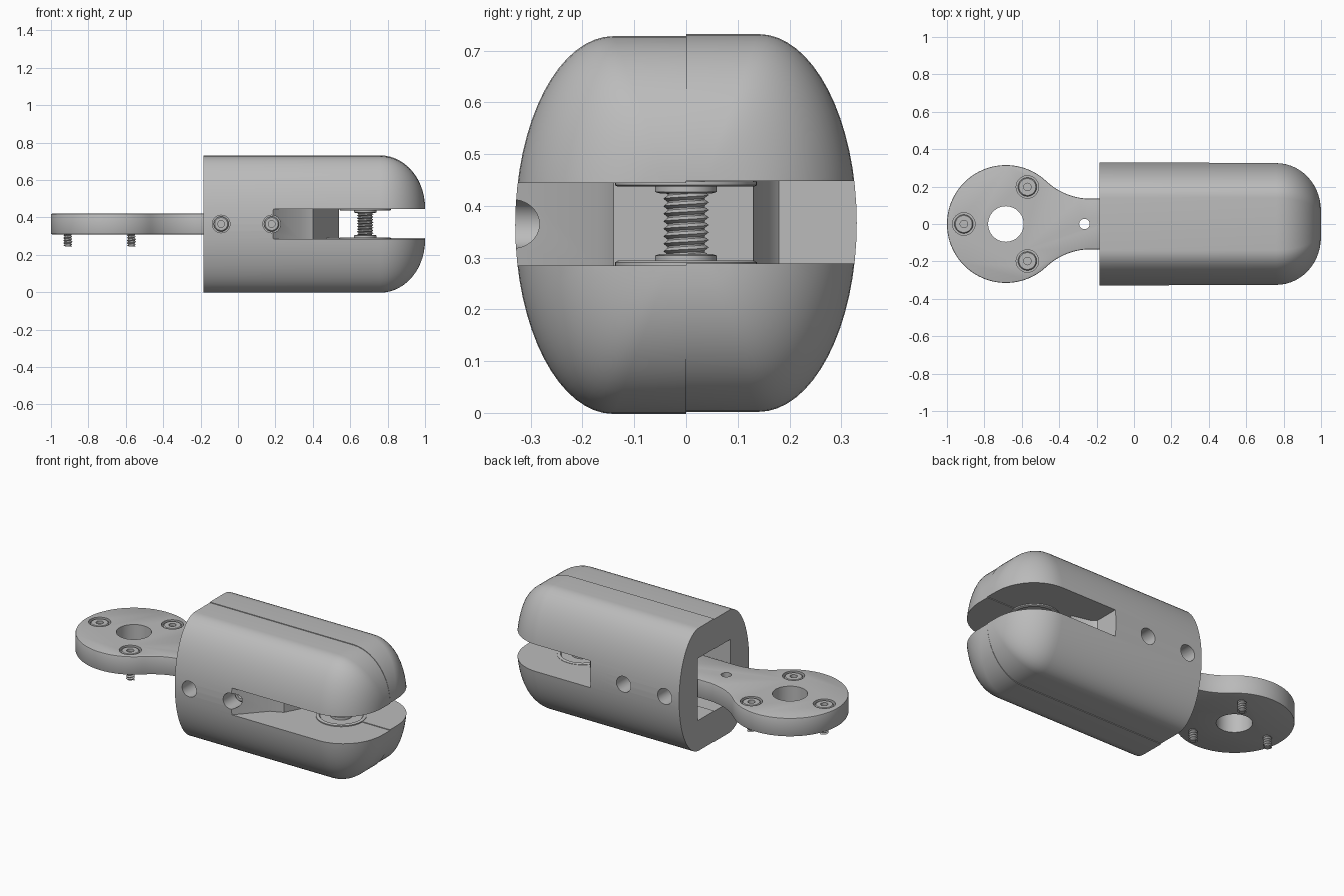
import bpy, bmesh
from math import sin, cos, pi, radians, asin, sqrt
from mathutils import Matrix

if "Cube" in bpy.data.objects:
    bpy.data.objects.remove(bpy.data.objects["Cube"], do_unlink=True)

grey = bpy.data.materials.new("plain grey")
grey.use_nodes = True
grey.diffuse_color = (0.5, 0.5, 0.5, 1)
grey.node_tree.nodes["Principled BSDF"].inputs["Base Color"].default_value = (0.5, 0.5, 0.5, 1)

MID = 0.365          # height of the centre plane
ACROSS = Matrix.Rotation(pi / 2, 4, "X")     # turns local +z to face -y


def make(name, bm):
    bmesh.ops.recalc_face_normals(bm, faces=bm.faces)
    mesh = bpy.data.meshes.new(name)
    bm.to_mesh(mesh)
    bm.free()
    ob = bpy.data.objects.new(name, mesh)
    bpy.context.collection.objects.link(ob)
    mesh.materials.append(grey)
    return ob


def smooth(ob, angle=32):
    bpy.ops.object.select_all(action="DESELECT")
    ob.select_set(True)
    bpy.context.view_layer.objects.active = ob
    bpy.ops.object.shade_smooth_by_angle(angle=radians(angle))


def prism(name, outline, z0, z1):
    bm = bmesh.new()
    face = bm.faces.new([bm.verts.new((x, y, z0)) for x, y in outline])
    top = bmesh.ops.extrude_face_region(bm, geom=[face])["geom"]
    bmesh.ops.translate(bm, vec=(0, 0, z1 - z0),
                        verts=[v for v in top if isinstance(v, bmesh.types.BMVert)])
    return make(name, bm)


def box(name, x, y, z):
    return prism(name, [(x[0], y[0]), (x[1], y[0]), (x[1], y[1]), (x[0], y[1])], *z)


def loft(bm, rings):
    rows = [[bm.verts.new(p) for p in ring] for ring in rings]
    for a, b in zip(rows, rows[1:]):
        for i in range(len(a)):
            j = (i + 1) % len(a)
            bm.faces.new((a[i], a[j], b[j], b[i]))
    bm.faces.new(rows[0])
    bm.faces.new(rows[-1])


def lathe(name, profile, loc, turn=Matrix(), sides=40):
    """Solid of rings (radius, height) about local z."""
    bm = bmesh.new()
    loft(bm, [[(r * cos(2 * pi * i / sides), r * sin(2 * pi * i / sides), z)
               for i in range(sides)] for r, z in profile])
    bm.transform(Matrix.Translation(loc) @ turn)
    ob = make(name, bm)
    smooth(ob)
    return ob


def thread(name, loc, radius, depth, pitch, turns, sides=24):
    """Helical ridge wound about z."""
    bm = bmesh.new()
    cols = []
    for i in range(sides + 1):
        a = 2 * pi * i / sides
        cols.append([bm.verts.new(((radius - depth * (k % 2)) * cos(a),
                                   (radius - depth * (k % 2)) * sin(a),
                                   pitch * (k / 2 + i / sides)))
                     for k in range(2 * turns)])
    for a, b in zip(cols, cols[1:]):
        for k in range(len(a) - 1):
            bm.faces.new((a[k], b[k], b[k + 1], a[k + 1]))
    bmesh.ops.remove_doubles(bm, verts=bm.verts, dist=1e-5)
    bm.transform(Matrix.Translation(loc))
    smooth(make(name, bm), 50)


def cut(ob, cutters):
    for c in cutters:
        c.hide_render = True
        mod = ob.modifiers.new("cut", "BOOLEAN")
        mod.operation, mod.object, mod.solver = "DIFFERENCE", c, "EXACT"
    deps = bpy.context.evaluated_depsgraph_get()
    mesh = bpy.data.meshes.new_from_object(ob.evaluated_get(deps))
    ob.modifiers.clear()
    ob.data = mesh
    smooth(ob)


def discard(obs):
    for ob in obs:
        bpy.data.objects.remove(ob, do_unlink=True)


# Housing: two half shells, rounded at the nose
def half_shell(name, side):
    section = [(0, 1)]
    for i in range(33):
        a = pi / 2 - pi * i / 32
        section.append(((0.14 + 0.19 * cos(a)) / 0.33, sin(a)))
    section.append((0, -1))
    stations = [(-0.185, 0.33, MID)]
    for i in range(15):
        t = pi / 2 * i / 14
        d = 1 - cos(t)
        stations.append((0.76 + 0.24 * sin(t), 0.33 - 0.25 * d, MID - 0.28 * d))
    bm = bmesh.new()
    loft(bm, [[(x, side * y * w, MID - 0.002 + z * h) for y, z in section]
              for x, w, h in stations])
    return make(name, bm)


slot_outline = [(0.18, -0.4), (0.18, -0.335), (0.33, -0.17), (0.40, -0.14), (0.54, 0.13),
                (0.42, 0.16), (0.40, 0.18), (0.40, 0.4), (1.2, 0.4), (1.2, -0.4)]
cutters = [prism("slot_cutter", slot_outline, 0.285, 0.444),
           box("tunnel_cutter", (-0.3, 0.12), (-0.155, 0.155), (0.18, 0.55))]
HOLES = (-0.09, 0.18)
for x in HOLES:
    for y in (-0.22, 0.42):
        cutters.append(lathe("hole_cutter", [(0.047, 0), (0.047, 0.2)], (x, y, MID), ACROSS))
for name, side in (("front_shell", -1), ("back_shell", 1)):
    shell = half_shell(name, side)
    cut(shell, cutters)
    if side > 0:
        shell.location.z = 0.004
discard(cutters)

# Cross screws holding the shells together
for x in HOLES:
    lathe("cross_screw", [(0.02, -0.4), (0.02, 0.0), (0.04, 0.0), (0.04, 0.03), (0.034, 0.036),
                          (0.018, 0.036), (0.018, 0.015)], (x, -0.2, MID), ACROSS)

# Arm: round mounting plate flowing into a straight tongue
R, r, neck, cx = 0.315, 0.35, 0.135, -0.685
theta = asin((neck + r) / (R + r))
fx = cx + sqrt((R + r) ** 2 - (neck + r) ** 2)
upper = [(0.25, neck)]
for i in range(17):
    a = -pi / 2 - (pi / 2 - theta) * i / 16
    upper.append((fx + r * cos(a), neck + r + r * sin(a)))
for i in range(1, 33):
    a = theta + (pi - theta) * i / 32
    upper.append((cx + R * cos(a), R * sin(a)))
outline = upper + [(x, -y) for x, y in reversed(upper[:-1])]
arm = prism("arm", outline, 0.31, 0.42)
bev = arm.modifiers.new("edge", "BEVEL")
bev.width, bev.segments, bev.limit_method, bev.angle_limit = 0.006, 2, "ANGLE", radians(60)

SCREWS = [(-0.91, 0), (-0.57, 0.198), (-0.57, -0.198)]
cutters = [lathe("centre_cutter", [(0.095, 0), (0.095, 0.3)], (cx, 0, 0.2), sides=64),
           lathe("pin_cutter", [(0.028, 0), (0.028, 0.3)], (-0.265, 0, 0.2))]
cutters += [lathe("bore_cutter", [(0.06, 0), (0.06, 0.1)], (x, y, 0.39)) for x, y in SCREWS]
cut(arm, cutters)
discard(cutters)

# Mounting screws through the plate
for x, y in SCREWS:
    lathe("mount_screw", [(0.016, -0.145), (0.016, 0), (0.05, 0), (0.05, 0.022), (0.045, 0.027),
                          (0.02, 0.027), (0.02, 0.01)], (x, y, 0.39))
    thread("mount_thread", (x, y, 0.242), 0.024, 0.007, 0.014, 6)

# Nose pin with thread, collars and facing discs
lathe("nose_pin", [(0.036, 0.28), (0.036, 0.45)], (0.68, 0, 0))
thread("nose_thread", (0.68, 0, 0.287), 0.044, 0.01, 0.0145, 11, 32)
for name, base, s in (("lower", 0.284, 1), ("upper", 0.447, -1)):
    lathe(name + "_disc", [(0.137, 0), (0.137, 0.007 * s), (0.132, 0.01 * s), (0.12, 0.01 * s),
                           (0.115, 0.005 * s)], (0.68, 0, base), sides=64)
    lathe(name + "_collar", [(0.06, 0), (0.06, 0.02 * s), (0.05, 0.023 * s)], (0.68, 0, base))
